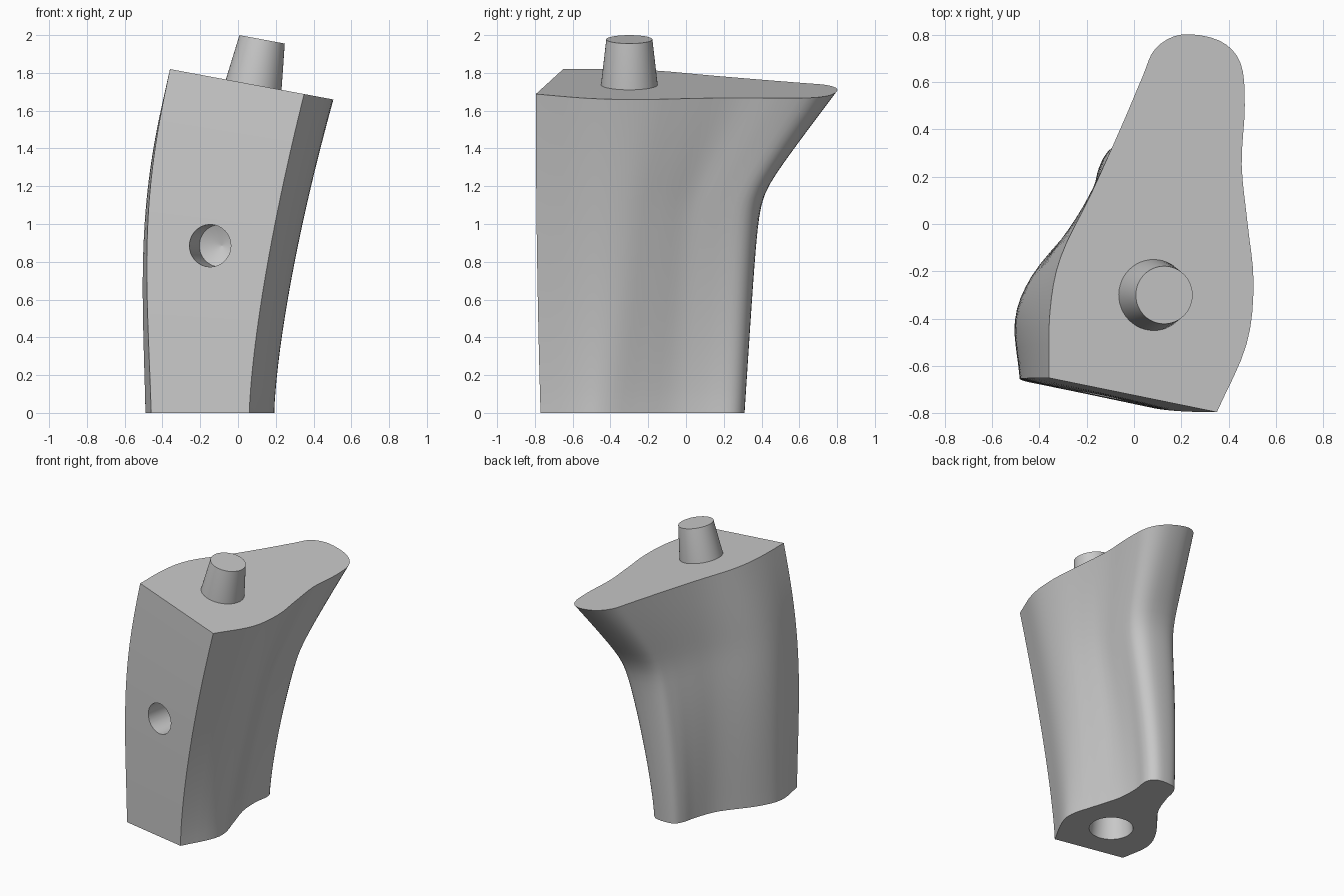
import bpy, bmesh, math
from mathutils import Vector

cube = bpy.data.objects.get("Cube")
if cube:
    bpy.data.objects.remove(cube, do_unlink=True)

grey = bpy.data.materials.new("plain grey")
grey.use_nodes = True
GREY = (0.58, 0.58, 0.58, 1)
grey.diffuse_color = GREY
grey.node_tree.nodes["Principled BSDF"].inputs["Base Color"].default_value = GREY

# matching outline points: top x, top y, bottom x, bottom y
OUTLINE = [Vector(p) for p in (
    (.35, -.795, .06, -.77), (.475, -.51, .17, -.56), (.505, -.25, .19, -.43),
    (.48, 0, .14, -.25), (.455, .25, .085, -.06), (.468, .5, .075, .1),
    (.45, .68, .09, .23), (.36, .775, .05, .295), (.2, .8, -.03, .31),
    (.09, .74, -.11, .295), (.035, .62, -.15, .23), (-.05, .42, -.175, .13),
    (-.18, .13, -.245, -.04), (-.31, -.14, -.415, -.26),
    (-.355, -.37, -.49, -.44), (-.36, -.65, -.46, -.665))]
LEVELS, STEPS = 28, 4


def clamp(v):
    return max(0.0, min(1.0, v))


def top_height(x):
    return 1.753 - .186 * x


def smooth_path(pts):
    """Catmull-Rom curve through the points, open at the flat front."""
    ext = [2 * pts[0] - pts[1]] + pts + [2 * pts[-1] - pts[-2]]
    path = []
    for a, b, c, d in zip(ext, ext[1:], ext[2:], ext[3:]):
        for i in range(STEPS):
            t = i / STEPS
            path.append(b + .5 * t * (c - a + t * (2 * a - 5 * b + 4 * c - d
                                                   + t * (3 * (b - c) + d - a))))
    return path + [pts[-1]]


def hinge(t):
    """Nearly flat, then a soft bend into a straight rise."""
    d = (t - .68) / .32
    return (d + math.sqrt(d * d + .04)) / 2


def tail_rise(t):
    bend = (hinge(t) - hinge(0)) / (hinge(1) - hinge(0))
    return .22 * t + .78 * bend


def section_point(p, t):
    tx, ty, bx, by = p
    fx, front = t ** 1.45, t * (2 - t)
    tail = clamp((by + .7) / .7)
    fy = front + (tail_rise(t) - front) * tail
    bulge = .06 * math.sin(math.pi * t ** 1.3) * clamp((.35 - tx) / .7)
    return (bx + (tx - bx) * fx - bulge, by + (ty - by) * fy, t * top_height(tx))


def finish(bm, name):
    bmesh.ops.recalc_face_normals(bm, faces=bm.faces)
    mesh = bpy.data.meshes.new(name)
    bm.to_mesh(mesh)
    bm.free()
    obj = bpy.data.objects.new(name, mesh)
    bpy.context.collection.objects.link(obj)
    mesh.materials.append(grey)
    return obj


def loft(rings, name):
    bm = bmesh.new()
    loops = [[bm.verts.new(p) for p in ring] for ring in rings]
    n = len(loops[0])
    for lo, hi in zip(loops, loops[1:]):
        for i in range(n):
            j = (i + 1) % n
            bm.faces.new((lo[i], lo[j], hi[j], hi[i]))
    bm.faces.new(loops[0])
    bm.faces.new(loops[-1])
    return finish(bm, name)


def turned(name, base, axis, profile, sides=48):
    """Round solid from (radius, distance) pairs along an axis."""
    axis = Vector(axis).normalized()
    u = axis.orthogonal().normalized()
    v = axis.cross(u)
    rings = []
    for r, h in profile:
        ring = []
        for i in range(sides):
            a = math.tau * i / sides
            ring.append(Vector(base) + axis * h + r * (u * math.cos(a) + v * math.sin(a)))
        rings.append(ring)
    return loft(rings, name)


def select(obj):
    bpy.ops.object.select_all(action='DESELECT')
    obj.select_set(True)
    bpy.context.view_layer.objects.active = obj


def cut(obj, cutter):
    cutter.hide_render = True
    mod = obj.modifiers.new("cut", 'BOOLEAN')
    mod.operation = 'DIFFERENCE'
    mod.solver = 'EXACT'
    mod.object = cutter
    select(obj)
    bpy.ops.object.modifier_apply(modifier=mod.name)
    bpy.data.objects.remove(cutter, do_unlink=True)


# curved body lofted from the base outline to the slanted top
path = smooth_path(OUTLINE)
body = loft([[section_point(p, k / LEVELS) for p in path]
             for k in range(LEVELS + 1)], "body")

# drilled front hole with a shallow conical end
cut(body, turned("front_hole_cutter", (-.148, -.725, .885), (.19, .98, 0),
                 [(.112, -.2), (.112, .28), (.002, .33)]))

# tapered socket in the underside
cut(body, turned("socket_cutter", (-.14, -.41, 0), (0, 0, 1),
                 [(.153, -.02), (.15, 0), (.12, .27)]))

# tapered peg standing square to the slanted top
peg = turned("peg", (.083, -.3, top_height(.083)), (.183, 0, .983),
             [(.15, -.02), (.15, 0), (.122, .244)])

for obj in (body, peg):
    select(obj)
    bpy.ops.object.shade_smooth_by_angle(angle=math.radians(30))
